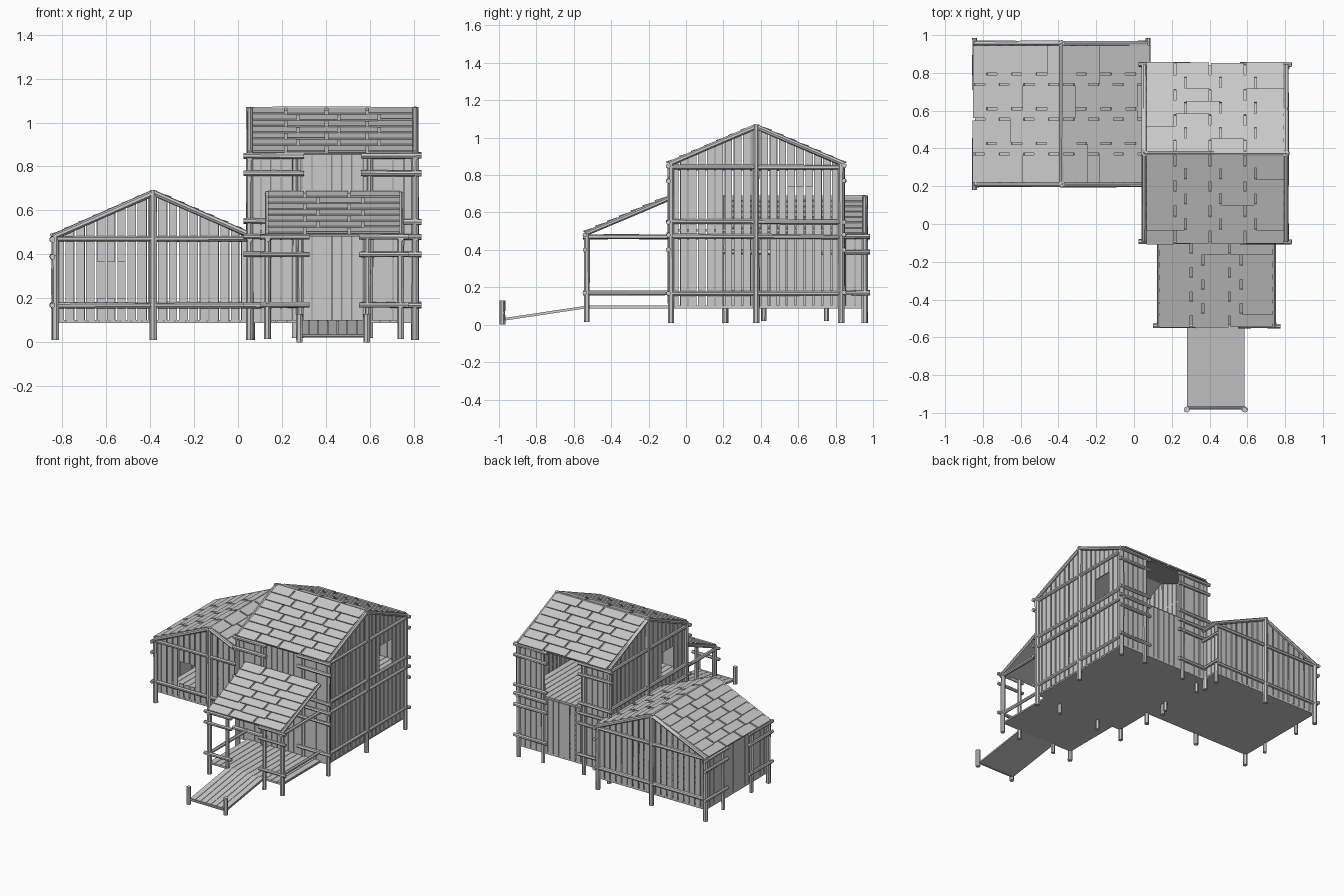
import bpy, bmesh, math, random
from mathutils import Vector as V

random.seed(4)
cube = bpy.data.objects.get("Cube")
if cube:
    bpy.data.objects.remove(cube)

wood = bpy.data.materials.new("weathered_grey_wood")
wood.use_nodes = True
GREY = (0.6, 0.6, 0.6, 1)
wood.diffuse_color = GREY
wood.node_tree.nodes["Principled BSDF"].inputs["Base Color"].default_value = GREY


def jit(a):
    return random.uniform(-a, a)


def finish(name, bm):
    bmesh.ops.recalc_face_normals(bm, faces=bm.faces)
    mesh = bpy.data.meshes.new(name)
    bm.to_mesh(mesh)
    bm.free()
    mesh.materials.append(wood)
    bpy.context.collection.objects.link(bpy.data.objects.new(name, mesh))


def prism(bm, quad, thick):
    """Extrude a four-cornered outline by a vector."""
    a = [bm.verts.new(p) for p in quad]
    b = [bm.verts.new(V(p) + V(thick)) for p in quad]
    bm.faces.new(a[::-1])
    bm.faces.new(b)
    for i in range(4):
        j = (i + 1) % 4
        bm.faces.new((a[i], a[j], b[j], b[i]))


def log(bm, p, q, r=0.014, sides=7):
    """Rough-hewn log with three uneven rings."""
    p, q = V(p), V(q)
    rot = (q - p).to_track_quat('Z', 'Y')
    rings = []
    for t in (0, 0.5, 1):
        ring = []
        for i in range(sides):
            a = math.tau * i / sides
            rr = r * (1 + jit(0.13))
            ring.append(bm.verts.new(p.lerp(q, t) + rot @ V((rr * math.cos(a), rr * math.sin(a), 0))))
        rings.append(ring)
    bm.faces.new(rings[0][::-1])
    bm.faces.new(rings[-1])
    for lo, hi in zip(rings, rings[1:]):
        for i in range(sides):
            j = (i + 1) % sides
            bm.faces.new((lo[i], lo[j], hi[j], hi[i]))


def wall(bm, place, a, b, top, thick, hole=None, gap=0.008):
    """Upright boards from a to b; hole is (start, end, low, high)."""
    n = round((b - a) / 0.047)
    w = (b - a) / n
    for i in range(n):
        s, e = a + i * w + jit(0.002), a + (i + 1) * w - gap + jit(0.002)
        mid = (s + e) / 2
        cut = hole and hole[0] < mid < hole[1]
        spans = [(FLOOR, FLOOR, top(s), top(e))]
        if cut:
            spans = [(FLOOR, FLOOR, hole[2], hole[2])]
            if hole[3] < top(mid):
                spans.append((hole[3], hole[3], top(s), top(e)))
        for z0, z1, z2, z3 in spans:
            prism(bm, [place(s, z0), place(e, z1), place(e, z3), place(s, z2)], thick)


def roof(name, e0, e1, ridge0, cols, rows=7):
    """Brick-laid shingles on a thin deck, from eave e0-e1 up to ridge0."""
    bm = bmesh.new()
    e0, along, up = V(e0), V(e1) - V(e0), V(ridge0) - V(e0)
    n = along.cross(up).normalized()
    n *= 1 if n.z > 0 else -1

    def at(s, t, h):
        return e0 + along * s + up * t + n * h

    prism(bm, [at(0, 0, 0), at(1, 0, 0), at(1, 1, 0), at(0, 1, 0)], n * -0.008)
    g = 0.006 / along.length
    for r in range(rows):
        off = 0.15 if r % 2 else -0.15
        cuts = [0] + [(k + off) / cols for k in range(1, cols)] + [1]
        for s, e in zip(cuts, cuts[1:]):
            t0, t1 = (r - 0.1 + jit(0.06)) / rows, (r + 1) / rows
            prism(bm, [at(s + g, t0, 0.008), at(e - g, t0, 0.008),
                       at(e - g, t1, 0), at(s + g, t1, 0)], n * 0.009)
    finish(name, bm)


def floor(name, x0, x1, near, far, planks):
    """Plank deck; near and far are (y, z) ends."""
    bm = bmesh.new()

    def strip(a, b, h, t):
        prism(bm, [(a, near[0], near[1] + h), (b, near[0], near[1] + h),
                   (b, far[0], far[1] + h), (a, far[0], far[1] + h)], (0, 0, t))

    strip(x0, x1, -0.012, 0.008)
    w = (x1 - x0) / planks
    for i in range(planks):
        strip(x0 + i * w, x0 + (i + 1) * w - 0.003, -0.004, 0.006)
    finish(name, bm)


FLOOR = 0.1


def house(name, m, u0, u1, v0, v1, eave, ridge, rails, stubs, windows, opening=None):
    """Gabled block: u runs along the ridge, v across it, m maps to the world."""
    vm = (v0 + v1) / 2

    def slope(v):
        return ridge - 0.01 - (ridge - eave) * abs(v - vm) / (v1 - vm)

    walls, frame = bmesh.new(), bmesh.new()
    for u, side, win in ((u0, -1, windows[0]), (u1, 1, windows[1])):
        # Gable end: boards, three posts, long rails and rafters
        wall(walls, lambda v, z: m(u, v, z), v0, v1, slope, m(-side * 0.008, 0, 0), win)
        o = u + side * 0.006
        for v, h in ((v0, eave), (vm, ridge + 0.01), (v1, eave)):
            log(frame, m(o, v, 0.01), m(o, v, h), 0.017)
        for z in rails:
            log(frame, m(o, v0 - 0.02, z + jit(0.004)), m(o, v1 + 0.02, z + jit(0.004)), 0.013)
        for v in (v0 - 0.01, v1 + 0.01):
            log(frame, m(o, v, eave), m(o, vm, ridge), 0.014)
    for v, side in ((v0, -1), (v1, 1)):
        # Eave side: boards, inner posts and short corner logs
        hole = opening if side > 0 else None
        wall(walls, lambda u, z: m(u, v, z), u0, u1, lambda u: eave, m(0, -side * 0.008, 0), hole, 0.004)
        o = v + side * 0.014
        for u, d in ((u0, 1), (u1, -1)):
            log(frame, m(u + d * 0.2, v + side * 0.004, 0.02), m(u + d * 0.2, v + side * 0.004, eave), 0.014)
            for z in stubs:
                log(frame, m(u - d * 0.035, o, z + jit(0.003)), m(u + d * 0.24, o, z + jit(0.003)), 0.013)
        roof(f"{name}_roof_{'near' if side < 0 else 'far'}",
             m(u0, v + side * 0.012, eave), m(u1, v + side * 0.012, eave), m(u0, vm, ridge), 4)
    log(frame, m(u0 - 0.01, vm, ridge), m(u1 + 0.01, vm, ridge), 0.012)
    finish(name + "_board_walls", walls)
    finish(name + "_log_frame", frame)


# Tall block and low side wing
house("main", lambda u, v, z: V((u, v, z)), 0.06, 0.80, -0.08, 0.83, 0.86, 1.06,
      (0.17, 0.47, 0.55, 0.84), (0.17, 0.40, 0.48, 0.55, 0.77, 0.85),
      ((0.05, 0.19, 0.56, 0.74), (0.56, 0.70, 0.56, 0.74)), (0.27, 0.59, 0.5, 0.9))
house("wing", lambda u, v, z: V((v, u, z)), 0.215, 0.95, -0.83, 0.06, 0.48, 0.68,
      (0.17, 0.47), (0.17, 0.39, 0.47), ((-0.66, -0.52, 0.2, 0.365), None))

# Floors and ramp
floor("main_floor", 0.06, 0.80, (-0.08, FLOOR), (0.83, FLOOR), 16)
floor("upper_floor", 0.07, 0.79, (-0.07, 0.51), (0.82, 0.51), 16)
floor("wing_floor", -0.83, 0.06, (0.215, FLOOR), (0.95, FLOOR), 18)
floor("porch_floor", 0.13, 0.74, (-0.53, FLOOR), (-0.08, FLOOR), 13)
floor("entry_ramp", 0.28, 0.585, (-0.965, 0.035), (-0.53, FLOOR), 7)

# Porch: lean-to roof, posts, side rails and corner logs
roof("porch_roof", (0.13, -0.535, 0.49), (0.74, -0.535, 0.49), (0.13, -0.09, 0.68), 3)
porch = bmesh.new()
for x, d in ((0.135, 1), (0.74, -1)):
    log(porch, (x, -0.53, 0.015), (x, -0.53, 0.49), 0.016)
    log(porch, (x + d * 0.15, -0.53, 0.02), (x + d * 0.15, -0.53, 0.49), 0.014)
    log(porch, (x, -0.54, 0.485), (x, -0.09, 0.675), 0.013)
    for z in (0.17, 0.47):
        log(porch, (x, -0.55, z), (x, -0.08, z), 0.013)
    for z in (0.17, 0.40, 0.48):
        log(porch, (x - d * 0.035, -0.54, z), (x + d * 0.19, -0.54, z), 0.012)
finish("porch_log_frame", porch)

# Ramp end posts
posts = bmesh.new()
for x in (0.28, 0.585):
    log(posts, (x, -0.982, 0), (x, -0.982, 0.13), 0.016)
log(posts, (0.28, -0.975, 0.03), (0.585, -0.975, 0.03), 0.008)
finish("ramp_posts", posts)
